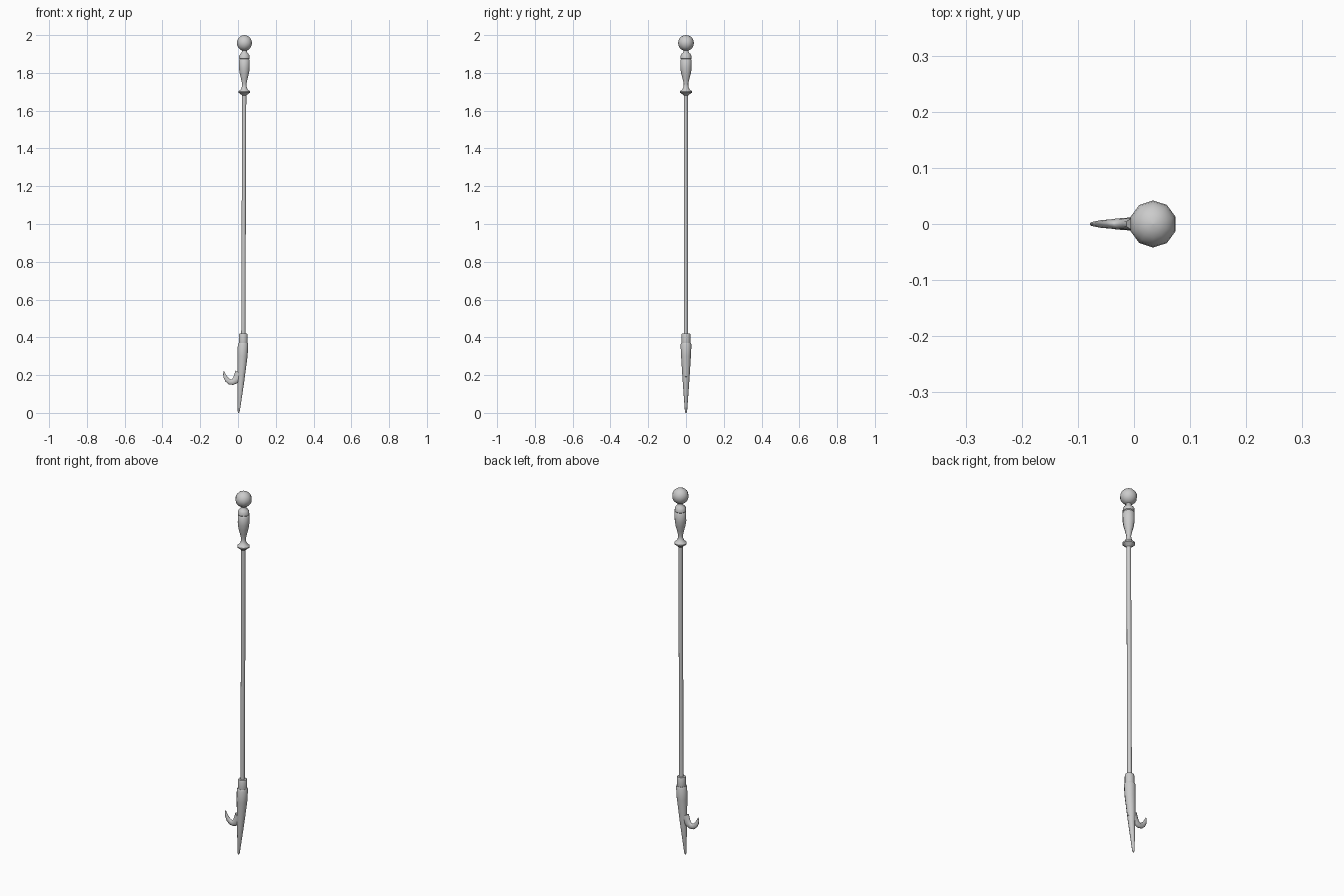
import bpy, bmesh
from math import sin, cos, pi, radians, atan2

if "Cube" in bpy.data.objects:
    bpy.data.objects.remove(bpy.data.objects["Cube"])

SIDES = 10


def loft(name, rings, angle=45):
    """Skin ten-sided rings (x, z, in-plane radius, y radius, tilt) and cap the ends."""
    bm = bmesh.new()
    loops = []
    for x, z, r, ry, tilt in rings:
        loop = []
        for i in range(SIDES):
            a = pi / 2 + 2 * pi * i / SIDES
            u = r * cos(a)
            loop.append(bm.verts.new((x + u * cos(tilt), ry * sin(a), z + u * sin(tilt))))
        loops.append(loop)
    for a, b in zip(loops, loops[1:]):
        for i in range(SIDES):
            j = (i + 1) % SIDES
            bm.faces.new((a[i], a[j], b[j], b[i]))
    bm.faces.new(loops[0])
    bm.faces.new(loops[-1])
    bmesh.ops.recalc_face_normals(bm, faces=bm.faces)
    mesh = bpy.data.meshes.new(name)
    bm.to_mesh(mesh)
    bm.free()
    ob = bpy.data.objects.new(name, mesh)
    bpy.context.collection.objects.link(ob)
    bpy.ops.object.select_all(action='DESELECT')
    ob.select_set(True)
    bpy.context.view_layer.objects.active = ob
    bpy.ops.object.shade_smooth_by_angle(angle=radians(angle))
    return ob


def axis_x(z):
    # the pole leans very slightly towards +x
    return 0.028 + 0.006 * (z - 0.4) / 1.56


def turned(name, profile, angle=45):
    """Round part on the pole axis from (radius, z) points."""
    return loft(name, [(axis_x(z), z, r, r, 0) for r, z in profile], angle)


# Ball on the top end
R, CZ = 0.042, 1.958
turned("ball_knob", [(max(R * sin(pi * k / 10), 0.0005), CZ - R * cos(pi * k / 10))
                     for k in range(11)])

# Turned handle with neck, rings and lower collar
turned("handle", [
    (0.012, 1.680), (0.017, 1.685), (0.031, 1.695), (0.032, 1.702),
    (0.018, 1.714), (0.013, 1.728), (0.012, 1.742), (0.018, 1.768),
    (0.026, 1.798), (0.030, 1.825), (0.030, 1.868), (0.026, 1.873),
    (0.030, 1.877), (0.029, 1.890), (0.023, 1.901), (0.015, 1.908),
    (0.013, 1.918), (0.017, 1.928)])

# Long shaft
turned("shaft", [(0.0115, 0.38), (0.0115, 1.70)])

# Socket collar holding the shaft
turned("socket", [(0.021, 0.355), (0.024, 0.372), (0.024, 0.412), (0.021, 0.421)], 40)

# Tapered spike: left edge nearly upright, right edge slanted
loft("spike", [
    (0.0035, 0.000, 0.003, 0.003, 0),
    (0.0040, 0.010, 0.006, 0.006, 0),
    (0.0150, 0.160, 0.018, 0.017, 0),
    (0.0240, 0.300, 0.028, 0.026, 0),
    (0.0265, 0.362, 0.029, 0.029, 0),
    (0.0270, 0.371, 0.025, 0.025, 0)], 40)

# Curved hook: centre line with in-plane and sideways radii
path = [(0.012, 0.208, 0.032, 0.014), (-0.001, 0.188, 0.025, 0.012),
        (-0.014, 0.172, 0.019, 0.011), (-0.029, 0.163, 0.016, 0.010),
        (-0.044, 0.164, 0.015, 0.008), (-0.058, 0.175, 0.013, 0.007),
        (-0.068, 0.191, 0.010, 0.005), (-0.073, 0.207, 0.006, 0.004),
        (-0.075, 0.222, 0.001, 0.001)]
rings = []
for i, (x, z, r, ry) in enumerate(path):
    a, b = path[max(i - 1, 0)], path[min(i + 1, len(path) - 1)]
    rings.append((x, z, r, ry, atan2(b[1] - a[1], b[0] - a[0]) % (2 * pi) - pi / 2))
loft("hook", rings, 60)
